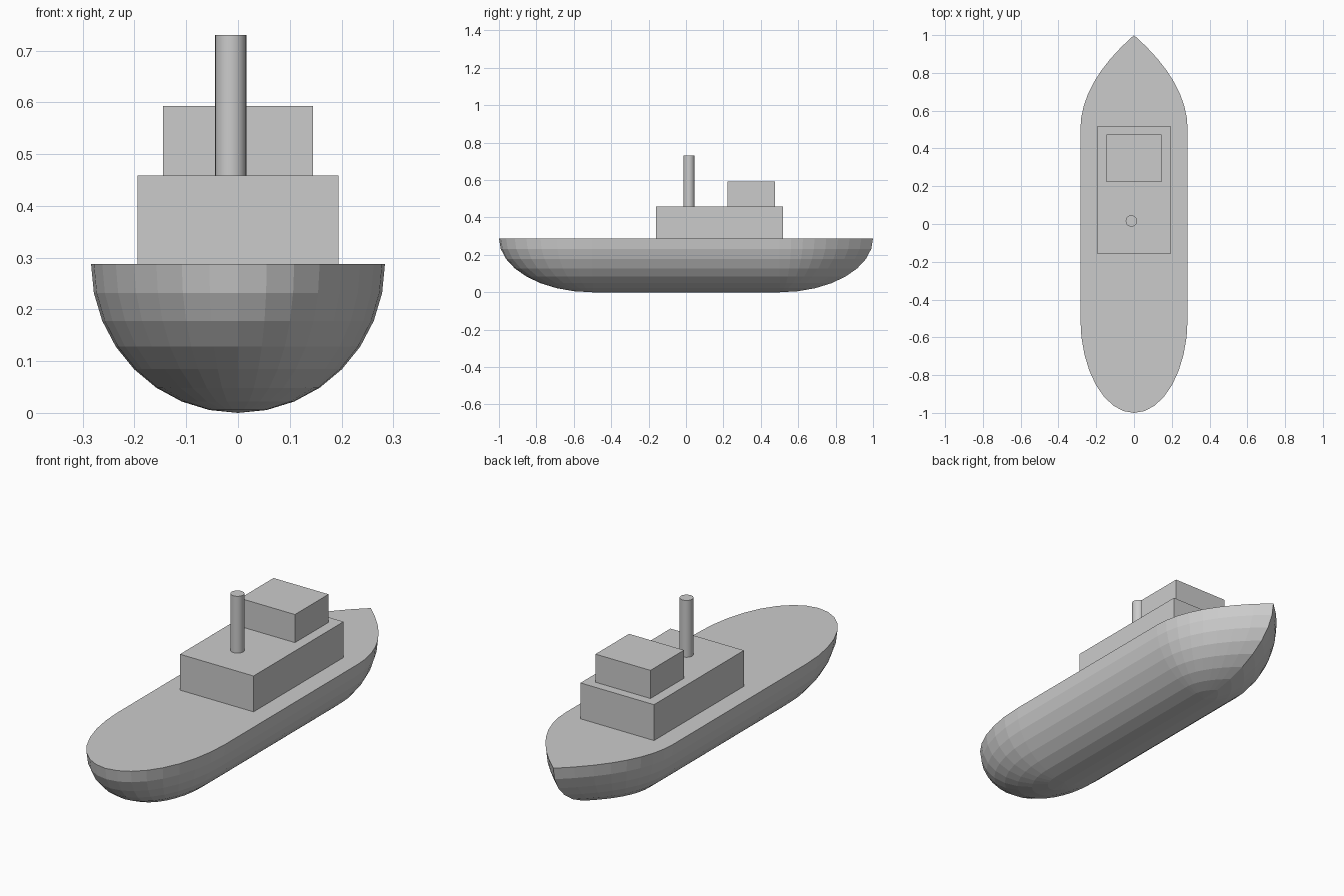
import bpy, bmesh
from math import sin, cos, pi

if "Cube" in bpy.data.objects:
    bpy.data.objects.remove(bpy.data.objects["Cube"])

HALF_W, DECK, Y_END = 0.284, 0.288, 0.5
LEVELS, STERN_SEGS, BOW_SEGS = 8, 16, 8


def deck_outline():
    """Unit outline: (x factor, straight-part y, end-cap y)."""
    pts = []
    for i in range(STERN_SEGS + 1):            # rounded stern
        a = pi * i / STERN_SEGS
        pts.append((-cos(a), -Y_END, -0.5 * sin(a)))
    us = [i / BOW_SEGS for i in range(BOW_SEGS + 1)]
    bow = [(1 - u * u, Y_END, 0.5 * u) for u in us]   # pointed bow
    pts += bow
    pts += [(-x, y, e) for x, y, e in reversed(bow[:-1])]
    return pts


def build_hull():
    bm = bmesh.new()
    outline = deck_outline()
    rings = []
    for k in range(LEVELS + 1):
        a = pi / 2 * k / LEVELS
        s, z = cos(a), DECK * (1 - sin(a))
        rings.append([bm.verts.new((HALF_W * s * x, y + e * s, z)) for x, y, e in outline])
    n = len(outline)
    for upper, lower in zip(rings, rings[1:]):
        for i in range(n):
            j = (i + 1) % n
            bm.faces.new((upper[i], lower[i], lower[j], upper[j]))
    bm.faces.new(rings[0])                     # flat deck
    bmesh.ops.remove_doubles(bm, verts=bm.verts, dist=1e-5)
    bmesh.ops.recalc_face_normals(bm, faces=bm.faces)
    me = bpy.data.meshes.new("hull")
    bm.to_mesh(me)
    bm.free()
    bpy.context.collection.objects.link(bpy.data.objects.new("hull", me))


def box(name, half_x, y0, y1, z0, z1):
    bpy.ops.mesh.primitive_cube_add(size=1, location=(0, (y0 + y1) / 2, (z0 + z1) / 2))
    ob = bpy.context.object
    ob.name = name
    ob.scale = (2 * half_x, y1 - y0, z1 - z0)
    bpy.ops.object.transform_apply(location=False, rotation=False, scale=True)


build_hull()

# Superstructure
box("deck_house", 0.194, -0.16, 0.518, DECK, 0.459)
box("bridge", 0.145, 0.222, 0.475, 0.459, 0.593)

# Funnel
bpy.ops.mesh.primitive_cylinder_add(vertices=32, radius=0.03, depth=0.271,
                                    location=(-0.014, 0.016, 0.5945))
bpy.context.object.name = "funnel"
bpy.ops.object.shade_smooth_by_angle()
